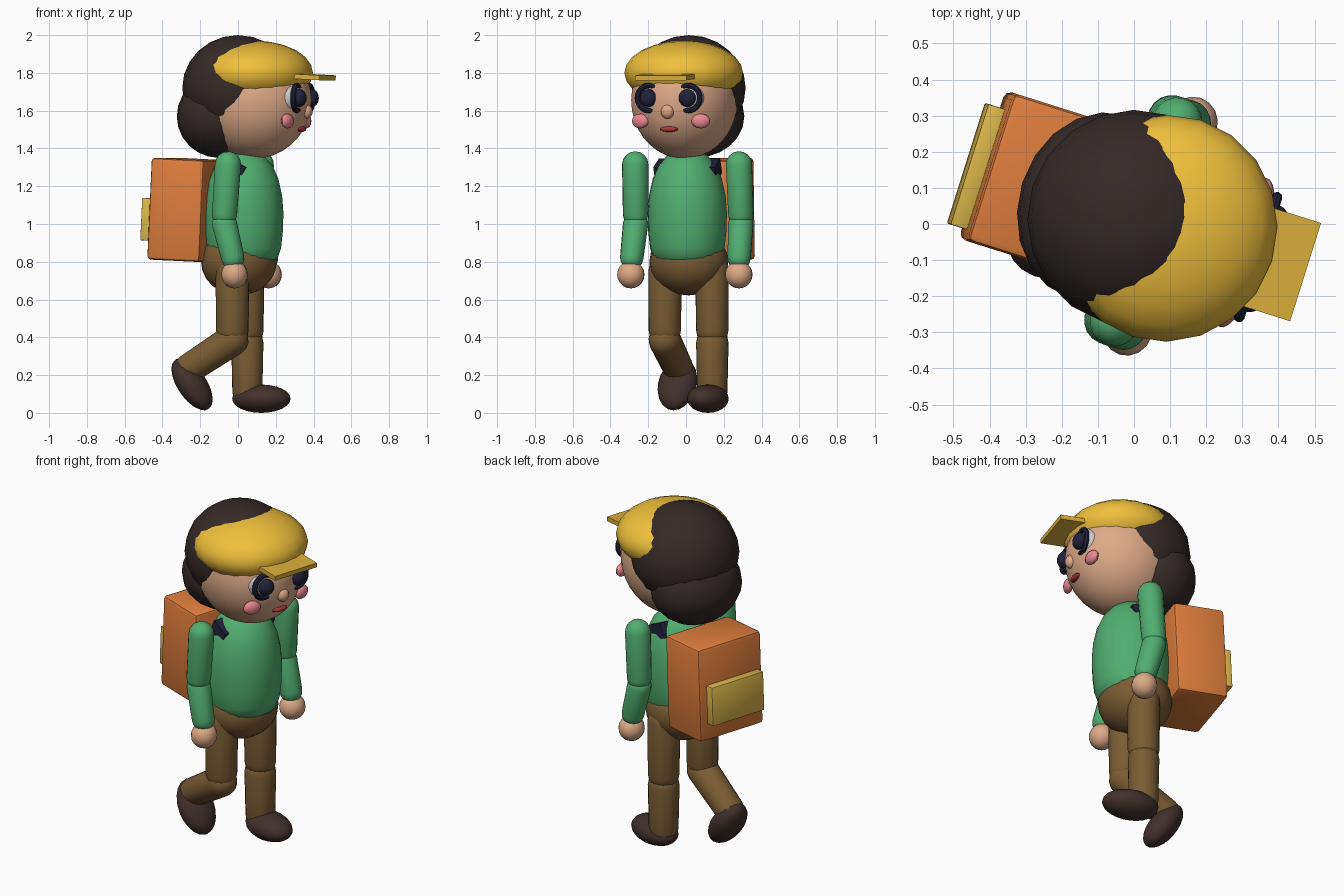
import bpy, bmesh, math
from mathutils import Matrix, Vector

if "Cube" in bpy.data.objects:
    bpy.data.objects.remove(bpy.data.objects["Cube"])

# Local frame: +X is the walking direction, +Y the figure's left; whole figure is turned slightly
WORLD = Matrix.Translation((0.005, 0.015, 0)) @ Matrix.Rotation(math.radians(-17.5), 4, 'Z')


def material(name, hexcol):
    lin = []
    for i in (0, 2, 4):
        c = int(hexcol[i:i + 2], 16) / 255
        lin.append(c / 12.92 if c <= 0.04045 else ((c + 0.055) / 1.055) ** 2.4)
    m = bpy.data.materials.new(name)
    m.diffuse_color = (*lin, 1)
    m.use_nodes = True
    m.node_tree.nodes["Principled BSDF"].inputs["Base Color"].default_value = m.diffuse_color
    return m


GREEN = material("shirt_green", "52AE70")
BROWN = material("trouser_brown", "7A5C34")
SHOE = material("shoe_brown", "40302B")
SKIN = material("skin", "DDAA88")
HAIR = material("hair_dark", "352A27")
YELLOW = material("cap_yellow", "F0C03C")
BRIM = material("brim_yellow", "DCB03A")
WHITE = material("eye_white", "D8DCDA")
NAVY = material("navy", "22223A")
PINK = material("cheek_pink", "E88890")
RED = material("lip_red", "B03A3C")
ORANGE = material("pack_orange", "DE7D3C")
POCKET = material("pocket_yellow", "DDB84C")


def finish(name, bm, mat, matrix, angle=40):
    bmesh.ops.recalc_face_normals(bm, faces=bm.faces)
    me = bpy.data.meshes.new(name)
    bm.to_mesh(me)
    bm.free()
    me.materials.append(mat)
    ob = bpy.data.objects.new(name, me)
    bpy.context.collection.objects.link(ob)
    ob.matrix_world = WORLD @ matrix
    bpy.ops.object.select_all(action='DESELECT')
    ob.select_set(True)
    bpy.context.view_layer.objects.active = ob
    bpy.ops.object.shade_smooth_by_angle(angle=math.radians(angle))
    return ob


def place(loc, pitch=0, yaw=0):
    return (Matrix.Translation(loc) @ Matrix.Rotation(math.radians(yaw), 4, 'Z')
            @ Matrix.Rotation(math.radians(pitch), 4, 'Y'))


def ball(name, mat, loc, radii, pitch=0, yaw=0, seg=20, rings=12):
    bm = bmesh.new()
    bmesh.ops.create_uvsphere(bm, u_segments=seg, v_segments=rings, radius=1)
    bmesh.ops.scale(bm, vec=radii, verts=bm.verts)
    return finish(name, bm, mat, place(loc, pitch, yaw))


def box(name, mat, loc, size, pitch=0, bevel=0.0):
    bm = bmesh.new()
    bmesh.ops.create_cube(bm, size=1)
    bmesh.ops.scale(bm, vec=size, verts=bm.verts)
    if bevel:
        bmesh.ops.bevel(bm, geom=bm.edges[:], offset=bevel, segments=2, profile=0.5, affect='EDGES')
    return finish(name, bm, mat, place(loc, pitch), 30)


def lathe(name, mat, profile, matrix, seg=20):
    # spin (radius, z) points; end points lie on the axis
    bm = bmesh.new()
    vs = [bm.verts.new((r, 0, z)) for r, z in profile]
    es = [bm.edges.new(p) for p in zip(vs, vs[1:])]
    bmesh.ops.spin(bm, geom=vs + es, cent=(0, 0, 0), axis=(0, 0, 1), angle=2 * math.pi, steps=seg)
    bmesh.ops.remove_doubles(bm, verts=bm.verts, dist=1e-4)
    return finish(name, bm, mat, matrix)


def capsule(name, mat, a, b, ra, rb):
    a, b = Vector(a), Vector(b)
    length = (b - a).length
    arc = [math.radians(90 * i / 4) for i in range(5)]
    prof = [(ra * math.sin(t), -ra * math.cos(t)) for t in arc]
    prof += [(rb * math.cos(t), length + rb * math.sin(t)) for t in arc]
    rot = Vector((0, 0, 1)).rotation_difference(b - a).to_matrix().to_4x4()
    return lathe(name, mat, prof, Matrix.Translation(a) @ rot, 18)


def torus(name, mat, loc, major, minor, yaw=0, seg=24, sides=8):
    # ring whose axis points along X
    bm = bmesh.new()
    vs = []
    for i in range(sides):
        t = 2 * math.pi * i / sides
        vs.append(bm.verts.new((minor * math.sin(t), 0, major + minor * math.cos(t))))
    es = [bm.edges.new((vs[i], vs[(i + 1) % sides])) for i in range(sides)]
    bmesh.ops.spin(bm, geom=vs + es, cent=(0, 0, 0), axis=(1, 0, 0), angle=2 * math.pi, steps=seg)
    bmesh.ops.remove_doubles(bm, verts=bm.verts, dist=1e-4)
    return finish(name, bm, mat, place(loc, 0, yaw))


# Torso and hips
torso = [(0, 0.76), (0.13, 0.78), (0.18, 0.82), (0.197, 0.87), (0.207, 0.96), (0.21, 1.06),
         (0.203, 1.15), (0.183, 1.24), (0.152, 1.31), (0.105, 1.365), (0.05, 1.39), (0, 1.395)]
lathe("torso", GREEN, torso, Matrix.Translation((0.027, 0, 0)), 24)
ball("hips", BROWN, (0.0, 0, 0.80), (0.20, 0.21, 0.178), seg=24)

# Head, hair and cap
ball("head", SKIN, (0.08, 0, 1.655), (0.31, 0.28, 0.31), seg=28, rings=18)
ball("hair_top", HAIR, (-0.005, 0, 1.72), (0.295, 0.30, 0.28))
ball("hair_back", HAIR, (-0.11, 0, 1.57), (0.22, 0.265, 0.22))
ball("cap", YELLOW, (0.09, 0, 1.80), (0.305, 0.315, 0.17))
box("cap_brim", BRIM, (0.415, 0, 1.778), (0.155, 0.285, 0.026), pitch=3)

# Face
ball("nose", SKIN, (0.375, 0, 1.595), (0.032, 0.036, 0.038), seg=14, rings=10)
ball("mouth", RED, (0.348, 0, 1.502), (0.02, 0.05, 0.015), seg=14, rings=8)

# Limbs, eyes and cheeks, mirrored left and right
KNEE = Vector((0.005, 0, 0.40))
for side, s in (("left", 1), ("right", -1)):
    ball(f"{side}_eye", WHITE, (0.312, s * 0.108, 1.667), (0.058, 0.075, 0.077))
    torus(f"{side}_eye_rim", NAVY, (0.355, s * 0.108, 1.667), 0.066, 0.015)
    ball(f"{side}_pupil", NAVY, (0.37, s * 0.108, 1.667), (0.037, 0.046, 0.047))
    ball(f"{side}_cheek", PINK, (0.322, s * 0.168, 1.545), (0.026, 0.05, 0.039),
         yaw=s * 15, seg=14, rings=10)

    # arm
    capsule(f"{side}_upper_arm", GREEN, (0.03, s * 0.288, 1.315), (0.012, s * 0.292, 1.05), 0.07, 0.067)
    capsule(f"{side}_forearm", GREEN, (0.012, s * 0.292, 1.0), (0.06, s * 0.298, 0.82), 0.067, 0.062)
    ball(f"{side}_hand", SKIN, (0.07, s * 0.30, 0.732), (0.07, 0.073, 0.073), seg=16, rings=10)

    # leg: the right shin is lifted backwards about the knee
    bend = 0 if s > 0 else 55.5
    rot = Matrix.Rotation(math.radians(bend), 3, 'Y')
    off = Vector((0, s * 0.132, 0))
    knee = KNEE + off
    capsule(f"{side}_thigh", BROWN, (0.005, s * 0.13, 0.75), knee + Vector((0, 0, 0.035)), 0.09, 0.086)
    capsule(f"{side}_shin", BROWN, knee + Vector((0, 0, -0.03)) * (1 if s > 0 else 0.5),
            knee + rot @ Vector((0, 0, -0.29)), 0.086, 0.08)
    ball(f"{side}_shoe", SHOE, knee + rot @ Vector((0.078, 0, -0.325)), (0.16, 0.105, 0.075), pitch=bend)

    # backpack strap over the shoulder
    box(f"{side}_strap", NAVY, (0.02, s * 0.14, 1.285), (0.11, 0.06, 0.085), pitch=25)

# Backpack
box("backpack", ORANGE, (-0.292, 0.015, 1.075), (0.295, 0.43, 0.54), pitch=2.7, bevel=0.02)
box("backpack_pocket", POCKET, (-0.465, 0.005, 1.025), (0.05, 0.35, 0.225), pitch=2.7, bevel=0.004)
